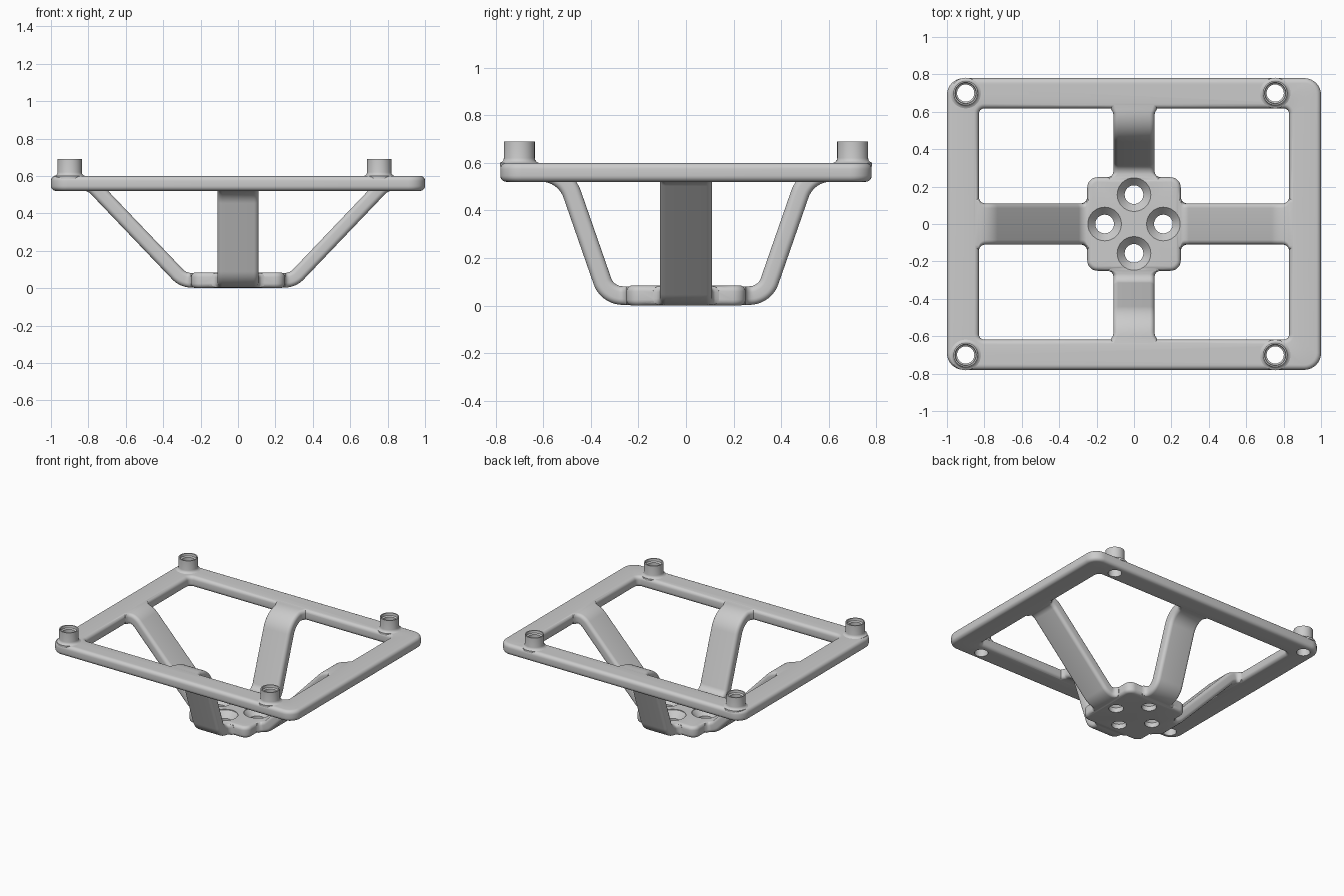
import bpy, bmesh
from math import sin, cos, tan, pi, atan2, sqrt

if "Cube" in bpy.data.objects:
    bpy.data.objects.remove(bpy.data.objects["Cube"])


def loft(name, loops, closed=False):
    """Skin a list of equal-length point loops; cap the ends unless closed."""
    bm = bmesh.new()
    rings = [[bm.verts.new(p) for p in lp] for lp in loops]
    n = len(rings[0])
    pairs = list(zip(rings, rings[1:])) + ([(rings[-1], rings[0])] if closed else [])
    for a, b in pairs:
        for i in range(n):
            j = (i + 1) % n
            bm.faces.new((a[i], a[j], b[j], b[i]))
    if not closed:
        bm.faces.new(rings[0])
        bm.faces.new(rings[-1])
    bmesh.ops.recalc_face_normals(bm, faces=bm.faces)
    me = bpy.data.meshes.new(name)
    bm.to_mesh(me)
    bm.free()
    ob = bpy.data.objects.new(name, me)
    bpy.context.collection.objects.link(ob)
    return ob


def rrect(hx, hy, r, n=6):
    """Rounded rectangle as 2D points."""
    pts = []
    for k, (sx, sy) in enumerate(((1, 1), (-1, 1), (-1, -1), (1, -1))):
        for i in range(n + 1):
            a = (k + i / n) * pi / 2
            pts.append((sx * (hx - r) + r * cos(a), sy * (hy - r) + r * sin(a)))
    return pts


def edge_round(z0, z1, r, n=5):
    """(inset, z) pairs for a wall with rounded lower and upper edges."""
    low = [(r - r * sin(i / n * pi / 2), z0 + r - r * cos(i / n * pi / 2)) for i in range(n + 1)]
    return low + [(d, z0 + z1 - z) for d, z in reversed(low)]


def lathe(name, profile, x, y, closed=False, n=32):
    return loft(name, [[(x + r * cos(2 * pi * i / n), y + r * sin(2 * pi * i / n), z)
                        for i in range(n)] for r, z in profile], closed)


def boolean(target, other, op):
    m = target.modifiers.new("cut", "BOOLEAN")
    m.operation, m.solver, m.object = op, "EXACT", other
    bpy.context.view_layer.objects.active = target
    bpy.ops.object.modifier_apply(modifier=m.name)
    bpy.data.objects.remove(other)


def smooth(ob):
    bpy.ops.object.select_all(action="DESELECT")
    ob.select_set(True)
    bpy.context.view_layer.objects.active = ob
    bpy.ops.object.shade_smooth_by_angle(angle=0.6)


# Rectangular top frame: outer wall going up, inner wall going down
wall = edge_round(0.52, 0.60, 0.026)
loops = [[(x, y, z) for x, y in rrect(1 - d, 0.78 - d, 0.09 - d, 8)] for d, z in wall]
loops += [[(x, y, z) for x, y in rrect(0.83 + d, 0.618 + d, 0.03 + d, 8)]
          for d, z in reversed(wall)]
body = loft("bracket_body", loops, closed=True)

# Square lower plate
plate = loft("lower_plate", [[(x, y, z) for x, y in rrect(0.25 - d, 0.25 - d, 0.055 - d, 8)]
                             for d, z in edge_round(0, 0.085, 0.025)])
boolean(body, plate, "UNION")


# Bent arms, flaring into the plate and the frame
def arm(u_low, r_low, u_top, r_top, frame_edge, turn):
    zb, zt, f = 0.0425, 0.56, 0.032
    a = atan2(zt - zb, u_top - u_low)
    c1 = u_low - r_low * tan(a / 2)
    c2 = u_top + r_top * tan(a / 2)
    path = [(0.21, zb, 0)]
    if c1 > 0.252:
        path += [(0.25, zb, 0), (0.254, zb, 0), (0.259, zb, 0)]
    n = 14
    for i in range(n + 1):
        p = a * i / n
        path.append((c1 + r_low * sin(p), zb + r_low - r_low * cos(p), p))
    for i in range(n, -1, -1):
        p = a * i / n
        path.append((c2 - r_top * sin(p), zt - r_top + r_top * cos(p), p))
    path.append((frame_edge + 0.05, zt, 0))
    loops = []
    for u, z, p in path:
        d = min(max(min(u - 0.25, frame_edge - u), 0), f)
        w = 0.11 + f - sqrt(f * f - (f - d) ** 2)
        lp = []
        for s, t in rrect(w, 0.039, 0.025):
            pu, pz = u - t * sin(p), z + t * cos(p)
            c, k = ((1, 0), (0, 1), (-1, 0), (0, -1))[turn]
            lp.append((pu * c - s * k, pu * k + s * c, pz))
        loops.append(lp)
    return loft("arm", loops)


for turn in range(4):
    if turn % 2 == 0:
        part = arm(0.293, 0.10, 0.787, 0.10, 0.83, turn)
    else:
        part = arm(0.33, 0.09, 0.51, 0.14, 0.618, turn)
    boolean(body, part, "UNION")

# Countersunk holes in the lower plate
for x, y in ((0.157, 0), (-0.157, 0), (0, 0.157), (0, -0.157)):
    hole = lathe("hole", [(0.05, -0.05), (0.05, 0.035), (0.09, 0.080), (0.09, 0.13)], x, y)
    boolean(body, hole, "DIFFERENCE")

# Corner bosses with through holes
for x in (-0.9, 0.755):
    for y in (-0.7, 0.7):
        boolean(body, lathe("hole", [(0.046, 0.45), (0.046, 0.65)], x, y), "DIFFERENCE")
        profile = [(0.046, 0.585), (0.082, 0.585), (0.082, 0.6), (0.073, 0.604), (0.067, 0.611),
                   (0.065, 0.62), (0.065, 0.69), (0.057, 0.69), (0.055, 0.672), (0.046, 0.665)]
        smooth(lathe("corner_boss", profile, x, y, closed=True))
smooth(body)
